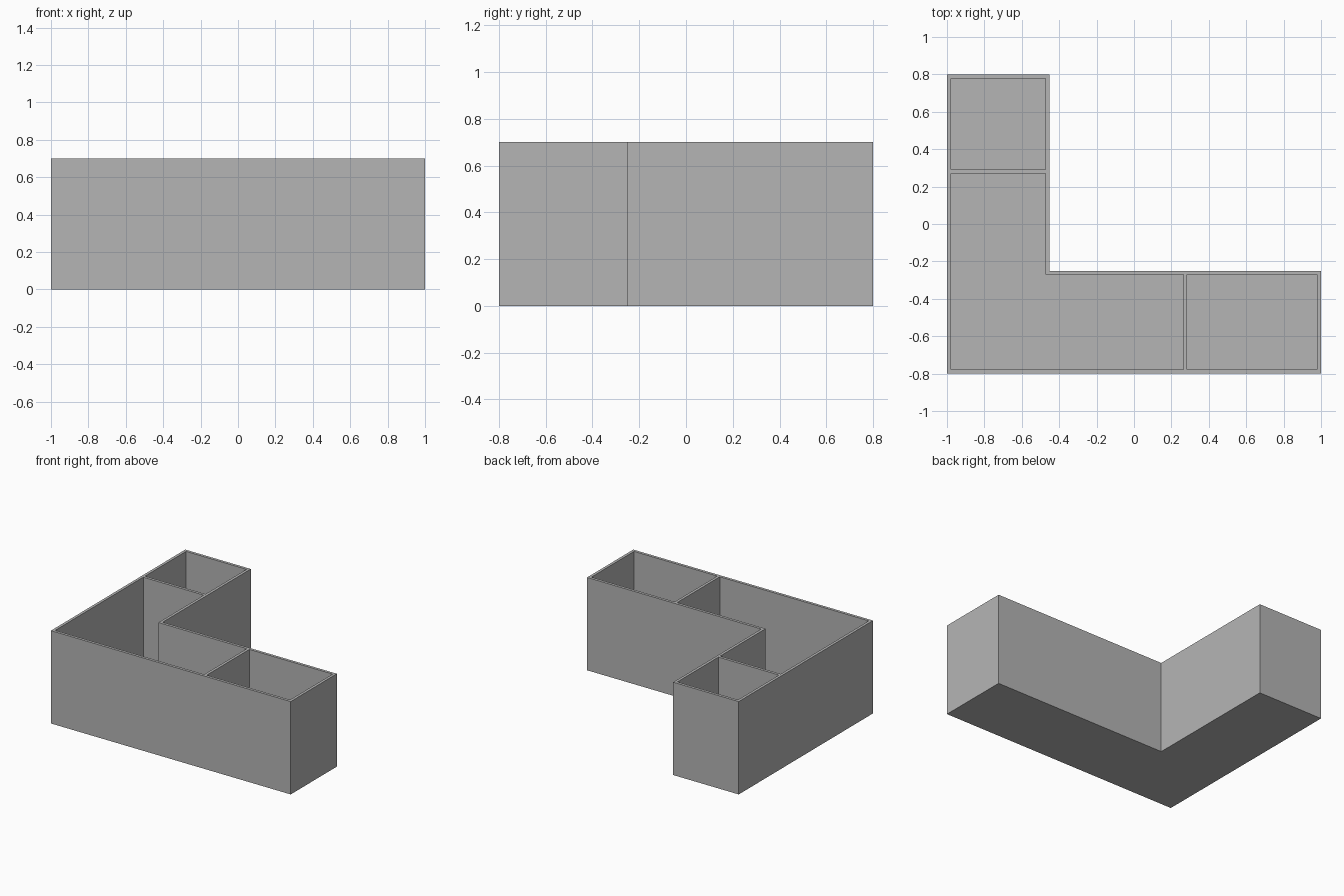
import bpy
import bmesh

if "Cube" in bpy.data.objects:
    bpy.data.objects.remove(bpy.data.objects["Cube"])

HEIGHT = 0.7
WALL = 0.021
FLOOR = 0.02
LEFT, RIGHT, FRONT, BACK = -1.0, 1.0, -0.8, 0.8
INNER_X, INNER_Y = -0.453, -0.25      # inside corner of the L
DIVIDER_X, DIVIDER_Y = 0.274, 0.28    # centres of the two partitions

grey = bpy.data.materials.new("plain grey")
grey.use_nodes = True
colour = (0.46, 0.46, 0.46, 1)
grey.diffuse_color = colour
grey.node_tree.nodes["Principled BSDF"].inputs["Base Color"].default_value = colour


def prism(name, outline, bottom, top):
    """Extrude a flat outline upwards into a closed solid."""
    bm = bmesh.new()
    face = bm.faces.new([bm.verts.new((x, y, bottom)) for x, y in outline])
    extruded = bmesh.ops.extrude_face_region(bm, geom=[face], use_keep_orig=True)
    verts = [v for v in extruded["geom"] if isinstance(v, bmesh.types.BMVert)]
    bmesh.ops.translate(bm, verts=verts, vec=(0, 0, top - bottom))
    bmesh.ops.recalc_face_normals(bm, faces=bm.faces)
    mesh = bpy.data.meshes.new(name)
    bm.to_mesh(mesh)
    bm.free()
    mesh.materials.append(grey)
    obj = bpy.data.objects.new(name, mesh)
    bpy.context.collection.objects.link(obj)
    return obj


def rectangle(x0, x1, y0, y1):
    return [(x0, y0), (x1, y0), (x1, y1), (x0, y1)]


def corner_shape(x0, x1, y0, y1, inner_x, inner_y):
    return [(x0, y0), (x1, y0), (x1, inner_y),
            (inner_x, inner_y), (inner_x, y1), (x0, y1)]


# L-shaped planter body
planter = prism("planter_box", corner_shape(LEFT, RIGHT, FRONT, BACK, INNER_X, INNER_Y),
                0, HEIGHT)

# Three open compartments, separated by thin partitions
half = WALL / 2
x0, x1, y0, y1 = LEFT + WALL, RIGHT - WALL, FRONT + WALL, BACK - WALL
ix, iy = INNER_X - WALL, INNER_Y - WALL
compartments = {
    "corner_compartment": corner_shape(x0, DIVIDER_X - half, y0, DIVIDER_Y - half, ix, iy),
    "back_compartment": rectangle(x0, ix, DIVIDER_Y + half, y1),
    "side_compartment": rectangle(DIVIDER_X + half, x1, y0, iy),
}

bpy.context.view_layer.objects.active = planter
for name, outline in compartments.items():
    cutter = prism(name, outline, FLOOR, HEIGHT + 0.1)
    cutter.hide_render = True
    cut = planter.modifiers.new(name, "BOOLEAN")
    cut.operation = "DIFFERENCE"
    cut.solver = "EXACT"
    cut.object = cutter
    bpy.ops.object.modifier_apply(modifier=cut.name)
    bpy.data.objects.remove(cutter)
